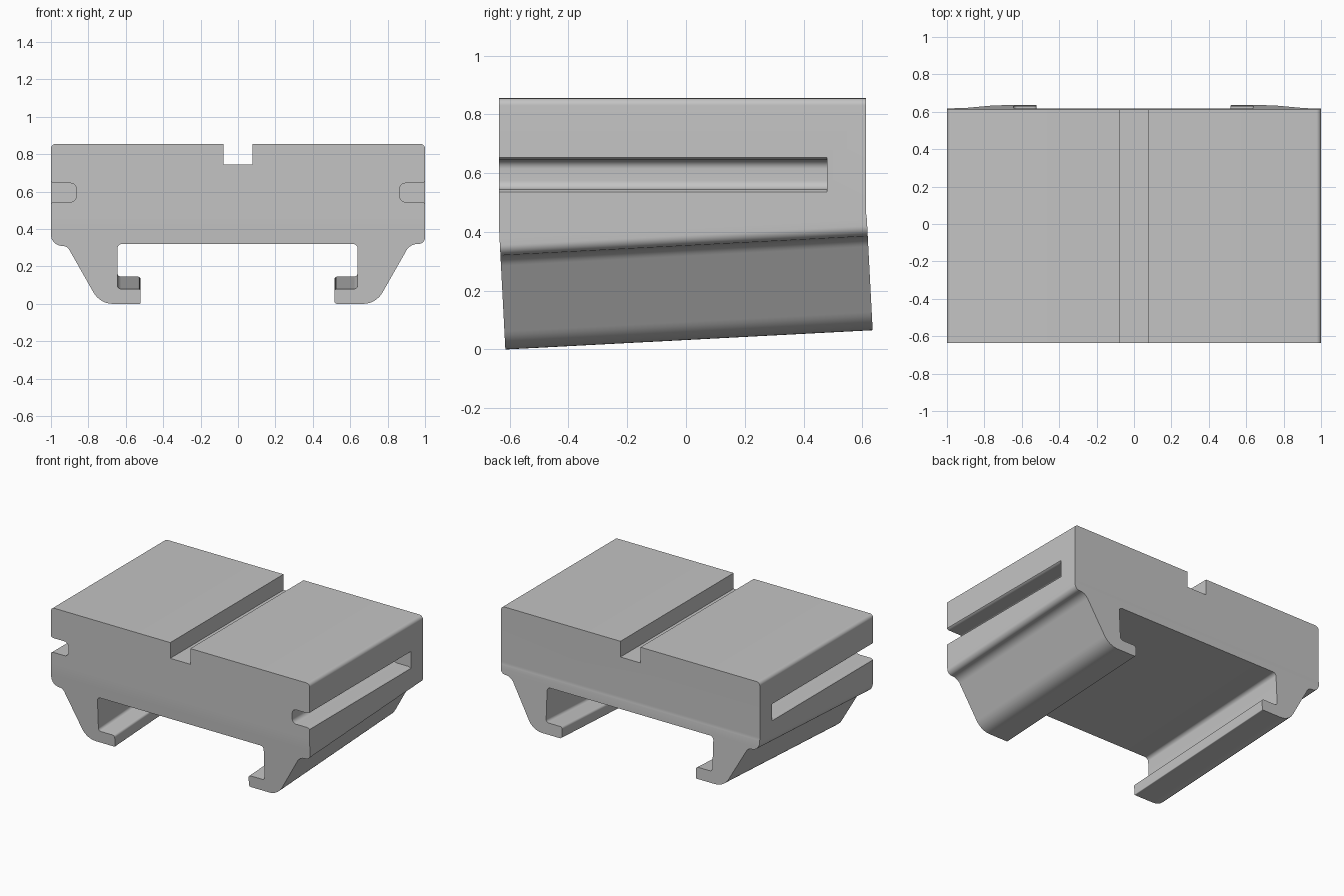
import bpy, bmesh, math
from mathutils import Vector

cube = bpy.data.objects.get("Cube")
if cube:
    bpy.data.objects.remove(cube, do_unlink=True)

FRONT, BACK, SLOT_END = -0.637, 0.613, 0.48
TILT = math.tan(math.radians(3))

grey = bpy.data.materials.new("plain grey")
grey.use_nodes = True
grey.diffuse_color = (0.55, 0.55, 0.55, 1)
grey.node_tree.nodes["Principled BSDF"].inputs["Base Color"].default_value = grey.diffuse_color


def rounded(corners, steps=8):
    """Round each (x, z, trim) corner with an arc starting trim before it."""
    points = []
    for i, (x, z, trim) in enumerate(corners):
        p = Vector((x, z))
        if trim == 0:
            points.append(p)
            continue
        u = (Vector(corners[i - 1][:2]) - p).normalized()
        v = (Vector(corners[(i + 1) % len(corners)][:2]) - p).normalized()
        a, b = p + u * trim, p + v * trim
        w = math.sin(u.angle(v) / 2)
        for k in range(steps + 1):
            t = k / steps
            c0, c1, c2 = (1 - t) ** 2, 2 * w * t * (1 - t), t * t
            points.append((a * c0 + p * c1 + b * c2) / (c0 + c1 + c2))
    return points


def extrude(points, y0, y1):
    bm = bmesh.new()
    face = bm.faces.new([bm.verts.new((p.x, y0, p.y)) for p in points])
    result = bmesh.ops.extrude_face_region(bm, geom=[face])
    moved = [g for g in result["geom"] if isinstance(g, bmesh.types.BMVert)]
    bmesh.ops.translate(bm, verts=moved, vec=(0, y1 - y0, 0))
    bmesh.ops.recalc_face_normals(bm, faces=bm.faces)
    return bm


def make_object(name, bm):
    mesh = bpy.data.meshes.new(name)
    bm.to_mesh(mesh)
    bm.free()
    mesh.materials.append(grey)
    obj = bpy.data.objects.new(name, mesh)
    bpy.context.collection.objects.link(obj)
    return obj


# Body cross-section: right leg, grooved top, left leg, clamp channel
profile = rounded([
    (0.515, 0, 0.015), (0.738, 0, 0.07), (0.92, 0.32, 0.04), (1, 0.32, 0.035),
    (1, 0.855, 0.025), (0.0775, 0.855, 0), (0.0775, 0.745, 0),
    (-0.0775, 0.745, 0), (-0.0775, 0.855, 0), (-1, 0.855, 0.025),
    (-1, 0.31, 0.06), (-0.914, 0.31, 0.025), (-0.738, 0, 0.07), (-0.52, 0, 0.005),
    (-0.52, 0.08, 0.015), (-0.645, 0.08, 0.02), (-0.645, 0.32, 0.025),
    (0.64, 0.32, 0.025), (0.64, 0.08, 0.02), (0.515, 0.08, 0.015),
])
bm = extrude(profile, FRONT, BACK)

# Rows of edges where the upright block blends into the tilted clamp
LOW, HIGH, ROWS = 0.38, 0.47, 6
for k in range(ROWS + 1):
    z = LOW + (HIGH - LOW) * k / ROWS
    bmesh.ops.bisect_plane(bm, geom=bm.verts[:] + bm.edges[:] + bm.faces[:],
                           plane_co=(0, 0, z), plane_no=(0, 0, 1))

# Tilt the clamp so that its back end rises
for v in bm.verts:
    x, y, z = v.co
    weight = min(1, max(0, (HIGH - z) / (HIGH - LOW)))
    drop = max(0, LOW - z) + (HIGH - LOW) / 2 * (
        weight ** 2 if z > LOW else 1)
    v.co = (x, y + TILT * drop, z + TILT * (y - FRONT) * weight)
body = make_object("mounting_block", bm)

# Side slots, open at the front and closed before the back
for side in (1, -1):
    slot = rounded([
        (0.865, 0.545, 0.03), (0.995, 0.545, 0.018), (1.025, 0.5, 0), (1.1, 0.5, 0),
        (1.1, 0.69, 0), (1.025, 0.69, 0), (0.995, 0.645, 0.018), (0.865, 0.645, 0.03),
    ])
    for p in slot:
        p.x *= side
    cutter = make_object("slot_cutter", extrude(slot, FRONT - 0.2, SLOT_END))
    cutter.hide_render = True
    cut = body.modifiers.new("side slot", "BOOLEAN")
    cut.operation, cut.solver, cut.object = "DIFFERENCE", "EXACT", cutter
    bpy.context.view_layer.objects.active = body
    bpy.ops.object.modifier_apply(modifier=cut.name)
    bpy.data.objects.remove(cutter, do_unlink=True)

bpy.ops.object.select_all(action="DESELECT")
body.select_set(True)
bpy.context.view_layer.objects.active = body
bpy.ops.object.shade_smooth_by_angle(angle=math.radians(30))
